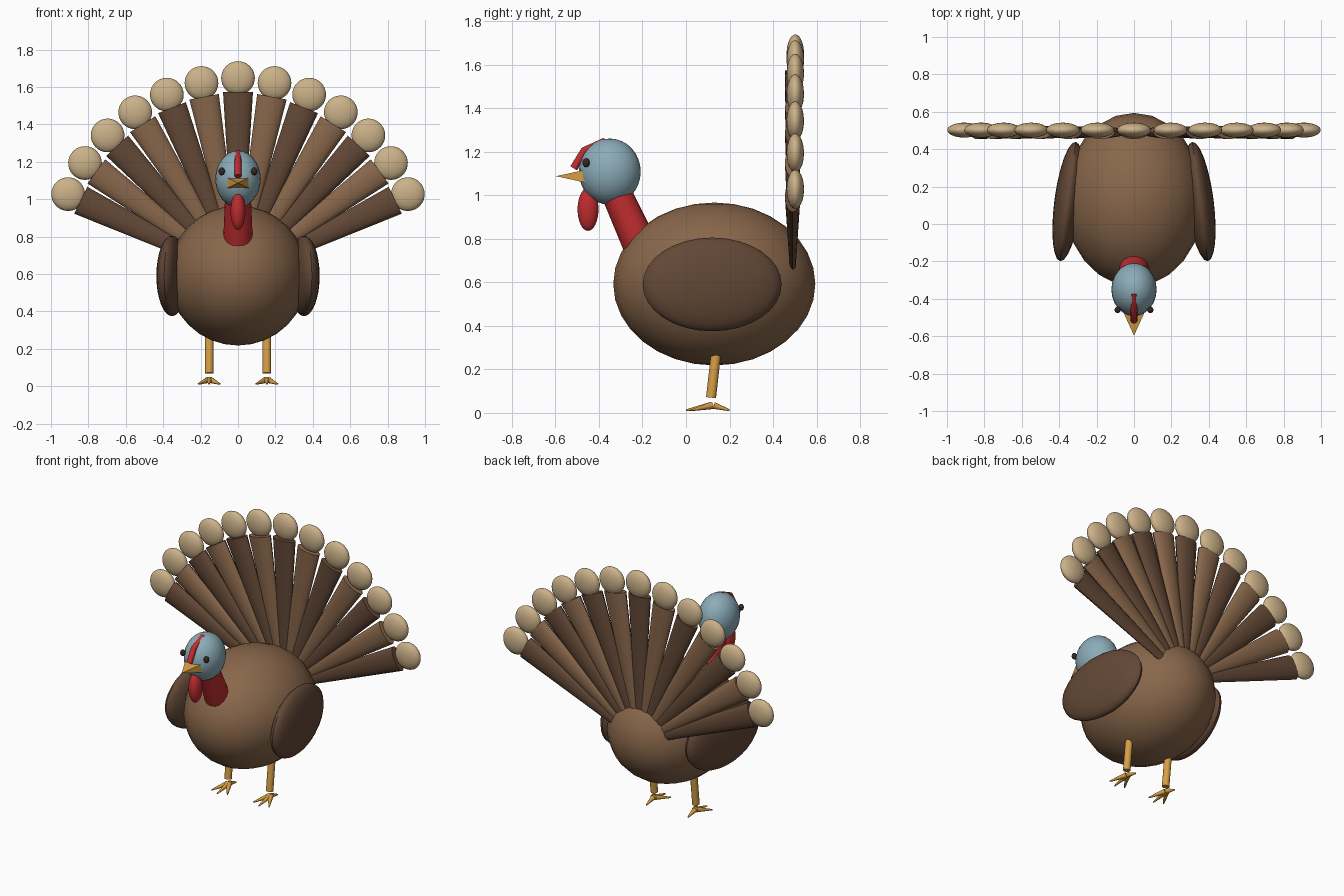
import bpy, bmesh
from math import radians, pi
from mathutils import Matrix, Vector

cube = bpy.data.objects.get("Cube")
if cube:
    bpy.data.objects.remove(cube, do_unlink=True)


def material(name, rgb):
    m = bpy.data.materials.new(name)
    m.use_nodes = True
    m.diffuse_color = (*rgb, 1)
    m.node_tree.nodes["Principled BSDF"].inputs["Base Color"].default_value = (*rgb, 1)
    return m


BROWN = material("warm brown", (0.25, 0.135, 0.07))
DARK = material("dark brown", (0.125, 0.065, 0.037))
TAN = material("pale tan", (0.6, 0.44, 0.25))
BLUE = material("grey blue", (0.26, 0.41, 0.48))
RED = material("red", (0.52, 0.025, 0.028))
ORANGE = material("orange yellow", (0.68, 0.35, 0.06))
BLACK = material("eye black", (0.035, 0.022, 0.016))


def finish(name, bm, matrix, mat, angle=40):
    me = bpy.data.meshes.new(name)
    bm.transform(matrix)
    bm.to_mesh(me)
    bm.free()
    me.materials.append(mat)
    ob = bpy.data.objects.new(name, me)
    bpy.context.collection.objects.link(ob)
    bpy.ops.object.select_all(action='DESELECT')
    ob.select_set(True)
    bpy.context.view_layer.objects.active = ob
    bpy.ops.object.shade_smooth_by_angle(angle=radians(angle))
    return ob


def ellipsoid(name, center, radii, mat, rot=Matrix(), seg=24, rings=16):
    bm = bmesh.new()
    bmesh.ops.create_uvsphere(bm, u_segments=seg, v_segments=rings, radius=1)
    m = Matrix.Translation(center) @ rot @ Matrix.Diagonal((*radii, 1))
    return finish(name, bm, m, mat)


def taper(name, start, end, r1, r2, mat, seg=16):
    a, b = Vector(start), Vector(end)
    bm = bmesh.new()
    bmesh.ops.create_cone(bm, cap_ends=True, segments=seg, radius1=r1, radius2=r2,
                          depth=(b - a).length)
    rot = (b - a).to_track_quat('Z', 'Y').to_matrix().to_4x4()
    return finish(name, bm, Matrix.Translation((a + b) / 2) @ rot, mat)


# Body, neck and head
ellipsoid("body", (0, 0.13, 0.592), (0.374, 0.464, 0.374), BROWN)
taper("neck", (0, -0.16, 0.66), (0, -0.357, 1.09), 0.084, 0.066, RED)
ellipsoid("head", (0, -0.35, 1.108), (0.121, 0.142, 0.152), BLUE)
ellipsoid("wattle", (0, -0.45, 0.935), (0.04, 0.048, 0.099), RED)

# Beak: four-sided pyramid pointing forward
bm = bmesh.new()
bmesh.ops.create_cone(bm, cap_ends=True, segments=4, radius1=1, radius2=0, depth=1,
                      matrix=Matrix.Rotation(pi / 4, 4, 'Z'))
finish("beak", bm, Matrix.Translation((0, -0.527, 1.087)) @ Matrix.Rotation(pi / 2, 4, 'X')
       @ Matrix.Diagonal((0.09, 0.043, 0.14, 1)), ORANGE, 10)

# Snood: bent rod over the forehead
path = [(0, -0.37, 1.247), (0, -0.467, 1.204), (0, -0.516, 1.123)]
curve = bpy.data.curves.new("snood", 'CURVE')
curve.dimensions = '3D'
curve.bevel_depth = 0.018
curve.use_fill_caps = True
line = curve.splines.new('POLY')
line.points.add(len(path) - 1)
for point, co in zip(line.points, path):
    point.co = (*co, 1)
curve.materials.append(RED)
bpy.context.collection.objects.link(bpy.data.objects.new("snood", curve))

# Paired parts
for side, s in (("left", 1), ("right", -1)):
    ellipsoid(side + "_eye", (s * 0.087, -0.459, 1.149), (0.017, 0.017, 0.021), BLACK,
              seg=16, rings=8)
    ellipsoid(side + "_wing", (s * 0.353, 0.12, 0.59), (0.073, 0.322, 0.215), DARK,
              Matrix.Rotation(s * 0.13, 4, 'Z'))
    x = s * 0.154
    taper(side + "_leg", (x, 0.115, 0.07), (x, 0.141, 0.3), 0.023, 0.023, ORANGE)
    for i, dx in enumerate((-0.058, 0, 0.058)):
        tip_y = 0.0 if dx == 0 else 0.025
        taper(f"{side}_toe_{i + 1}", (x + dx * 0.1, 0.118, 0.034), (x + dx, tip_y, 0.012),
              0.017, 0.004, ORANGE, 10)
    taper(side + "_back_toe", (x, 0.128, 0.034), (x, 0.2, 0.012), 0.016, 0.004, ORANGE, 10)

# Tail fan: flattened tapering feathers with round tips
COUNT = 13
for i in range(COUNT):
    t = (i - COUNT // 2) / (COUNT // 2)
    reach = 1.058 - 0.05 * abs(t)
    turn = Matrix.Rotation(radians(64.3) * t, 4, 'Y')
    root, length = 0.1, reach - 0.175
    bm = bmesh.new()
    bmesh.ops.create_cone(bm, cap_ends=True, segments=16, radius1=0.025, radius2=0.08,
                          depth=length)
    finish(f"tail_feather_{i + 1}", bm, Matrix.Translation((0, 0.49, 0.59)) @ turn
           @ Matrix.Translation((0, 0, root + length / 2)) @ Matrix.Diagonal((1, 0.45, 1, 1)),
           BROWN if i % 2 else DARK)
    center = Vector((0, 0.502, 0.59)) + turn @ Vector((0, 0, reach))
    ellipsoid(f"feather_tip_{i + 1}", center, (0.09, 0.04, 0.09), TAN, turn)
